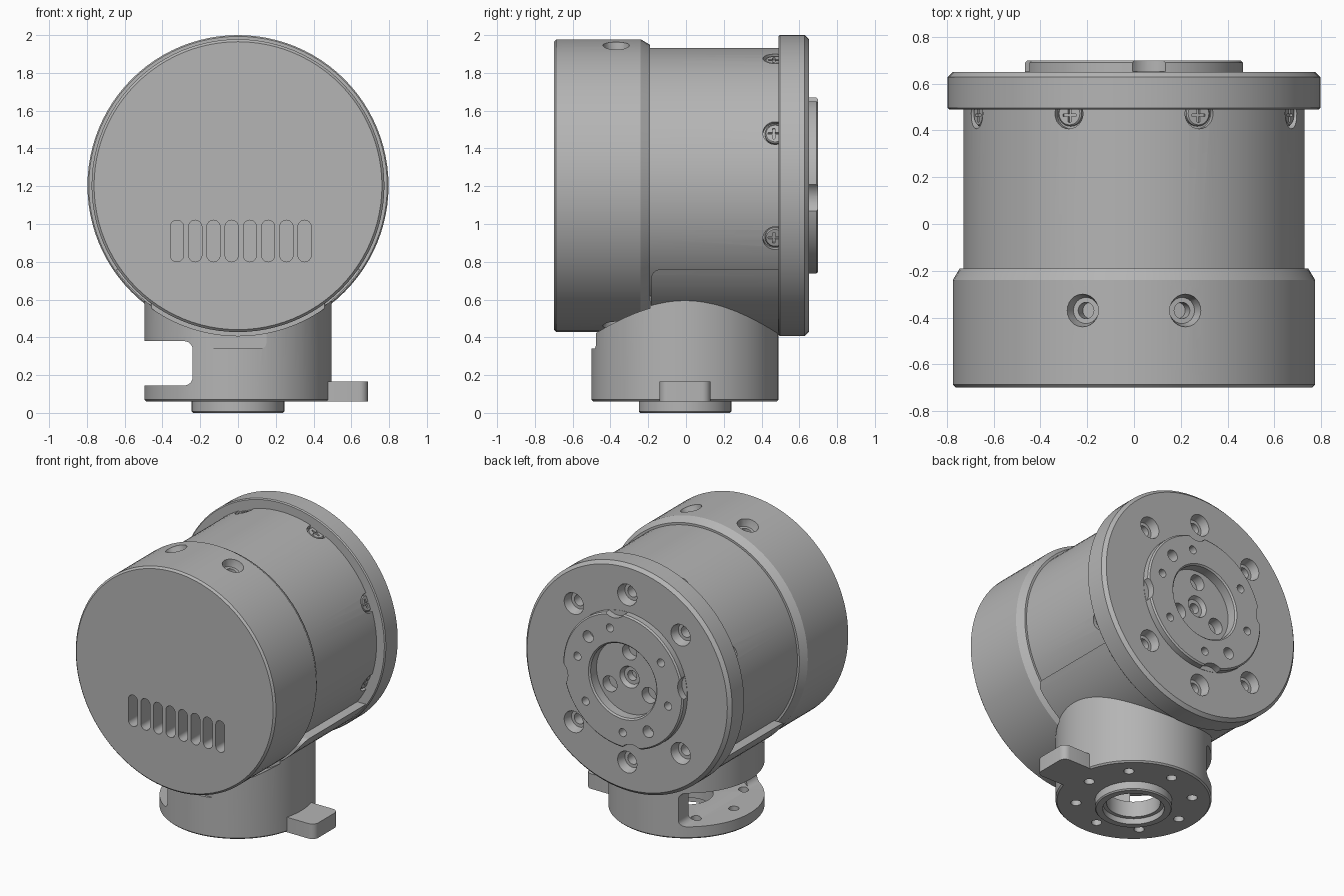
import bpy, bmesh
from math import sin, cos, pi, radians
from mathutils import Matrix, Vector

cube = bpy.data.objects.get("Cube")
if cube:
    bpy.data.objects.remove(cube, do_unlink=True)

AXIS = 1.203                      # height of the motor axis
UP, BACK, FRONT = Vector((0, 0, 1)), Vector((0, 1, 0)), Vector((0, -1, 0))

grey = bpy.data.materials.new("machined_grey")
grey.use_nodes = True
COLOUR = (0.46, 0.46, 0.46, 1)
grey.diffuse_color = COLOUR
for node in grey.node_tree.nodes:
    if node.type == 'BSDF_PRINCIPLED':
        node.inputs["Base Color"].default_value = COLOUR


def frame(pos, direction):
    """Matrix whose local z points along direction."""
    place = Matrix.Translation(pos)
    if abs(direction.z) > 0.999:
        return place
    return place @ direction.to_track_quat('Z', 'Y').to_matrix().to_4x4()


def solid(name, rings, matrix, closed=False):
    """Skin a stack of equal rings of points."""
    bm = bmesh.new()
    loops = [[bm.verts.new(matrix @ Vector(p)) for p in ring] for ring in rings]
    n = len(loops[0])
    pairs = list(zip(loops, loops[1:]))
    if closed:
        pairs.append((loops[-1], loops[0]))
    else:
        bm.faces.new(loops[0])
        bm.faces.new(loops[-1])
    for a, b in pairs:
        for i in range(n):
            j = (i + 1) % n
            bm.faces.new((a[i], a[j], b[j], b[i]))
    bmesh.ops.recalc_face_normals(bm, faces=bm.faces)
    mesh = bpy.data.meshes.new(name)
    bm.to_mesh(mesh)
    bm.free()
    mesh.materials.append(grey)
    obj = bpy.data.objects.new(name, mesh)
    bpy.context.scene.collection.objects.link(obj)
    return obj


def lathe(name, profile, pos, direction, segs=96, closed=False):
    rings = [[(r * cos(2 * pi * i / segs), r * sin(2 * pi * i / segs), h)
              for i in range(segs)] for r, h in profile]
    return solid(name, rings, frame(pos, direction), closed)


def rounded_prism(name, w, h, r, depth, pos, direction, steps=6):
    """Rounded rectangle, centred on pos, extruded along direction."""
    outline = []
    for k, (sx, sy) in enumerate(((1, 1), (-1, 1), (-1, -1), (1, -1))):
        for i in range(steps + 1):
            a = (k + i / steps) * pi / 2
            outline.append((sx * (w / 2 - r) + r * cos(a), sy * (h / 2 - r) + r * sin(a)))
    rings = [[(x, y, z) for x, y in outline] for z in (0, depth)]
    return solid(name, rings, frame(pos, direction))


def combine(target, cutter, op='DIFFERENCE'):
    cutter.hide_render = True
    mod = target.modifiers.new("cut", 'BOOLEAN')
    mod.operation, mod.solver, mod.object = op, 'EXACT', cutter
    bpy.context.view_layer.objects.active = target
    bpy.ops.object.modifier_apply(modifier=mod.name)
    bpy.data.objects.remove(cutter, do_unlink=True)


def drill(target, pos, direction, outer, inner, sink, depth):
    """Countersunk hole entering at pos against direction."""
    combine(target, lathe("drill", [(inner, -depth), (inner, -sink), (outer * 0.8, -sink),
                                    (outer, 0), (outer, 0.04)], pos, direction, 24))


def plain_hole(target, pos, direction, r, depth):
    combine(target, lathe("drill", [(r, -depth), (r, 0.04)], pos, direction, 24))


def polar(deg, r, y):
    """Point around the motor axis, angle measured from +x towards up."""
    a = radians(deg)
    return Vector((r * cos(a), y, AXIS + r * sin(a)))


def outward(deg):
    return Vector((cos(radians(deg)), 0, sin(radians(deg))))


centre = Vector((0, 0, AXIS))

# Front cap with vent slots and radial screw holes
cap = lathe("front_cap", [(0.762, -0.7), (0.775, -0.687), (0.775, -0.24), (0.745, -0.19)],
            centre, BACK)
for i in range(8):
    combine(cap, rounded_prism("slot", 0.07, 0.22, 0.0349, 0.15,
                               (-0.323 + 0.0965 * i, -0.6, 0.91), FRONT))
for deg in (73.5, 106.5, -73.5, -106.5):
    drill(cap, polar(deg, 0.773, -0.37), outward(deg), 0.07, 0.035, 0.05, 0.12)

# Middle barrel with recessed cross-head screws
barrel = lathe("barrel", [(0.73, -0.2), (0.73, 0.5)], centre, BACK)
for k in range(8):
    deg = 22.5 + 45 * k
    if 225 < deg < 315:
        continue
    out = outward(deg)
    plain_hole(barrel, polar(deg, 0.73, 0.472), out, 0.065, 0.03)
    screw = lathe("barrel_screw", [(0.054, 0), (0.054, 0.02), (0.048, 0.026)],
                  polar(deg, 0.695, 0.472), out, 24)
    for w, h in ((0.06, 0.012), (0.012, 0.06)):
        combine(screw, rounded_prism("cross", w, h, 0.002, 0.04,
                                     polar(deg, 0.709, 0.465), out, 2))

# Lower cradle around the barrel, with rounded upper corners
cradle = lathe("cradle", [(0.785, -0.185), (0.785, 0.5)], centre, BACK)
combine(cradle, rounded_prism("trim", 0.8, 0.6, 0.05, 2, (-1, 0.215, 0.46), Vector((1, 0, 0))),
        'INTERSECT')

# Rear flange with six countersunk holes
flange = lathe("rear_flange", [(0.465, 0.49), (0.79, 0.49), (0.797, 0.497), (0.797, 0.628),
                               (0.775, 0.65), (0.465, 0.65)], centre, BACK, closed=True)
for deg in (45, 90, 135, 225, 270, 315):
    drill(flange, polar(deg, 0.585, 0.65), BACK, 0.075, 0.038, 0.06, 0.13)

# Output disc: scalloped rim, sunken middle, ring of small holes
disc = lathe("output_disc", [(0.466, 0.5), (0.466, 0.69), (0.456, 0.7), (0.265, 0.7),
                             (0.255, 0.69), (0.255, 0.625)], centre, BACK)
for deg in (-8, 82, 172, 262):
    combine(disc, lathe("scallop", [(0.1, 0.652), (0.1, 0.75)], polar(deg, 0.53, 0), BACK, 32))
for deg in (13, 42, 74, 145, 193, 237, 270, 323):
    plain_hole(disc, polar(deg, 0.36, 0.7), BACK, 0.04 if deg in (42, 237) else 0.028, 0.08)
drill(disc, polar(0, 0, 0.625), BACK, 0.075, 0.035, 0.03, 0.08)
for deg in (90, 210, 330):
    plain_hole(disc, polar(deg, 0.175, 0.625), BACK, 0.055, 0.07)

# Base mount: spigot, bolt floor and hollow inside
mount = lathe("base_mount", [(0.4, 0.375), (0.4, 0.15), (0.17, 0.15), (0.17, 0.04), (0.195, 0.04),
                             (0.195, 0), (0.237, 0), (0.245, 0.008), (0.245, 0.06), (0.485, 0.06),
                             (0.495, 0.07), (0.495, 0.62)], (0, -0.005, 0), UP)
combine(mount, lathe("cap_clearance", [(0.795, -0.8), (0.795, -0.19)], centre, BACK))
combine(mount, rounded_prism("side_window", 0.6, 0.235, 0.045, 1.4, (-0.54, 0.7, 0.2625), FRONT))
combine(mount, rounded_prism("front_notch", 0.3, 0.4, 0.03, 0.2, (0, -0.475, 0.54), FRONT))
for k in range(8):
    a = k * pi / 4
    plain_hole(mount, Vector((0.37 * cos(a), 0.37 * sin(a), 0.2)), UP, 0.033, 0.2)

# Locating tab on the side of the mount
rounded_prism("side_tab", 0.27, 0.27, 0.045, 0.105, (0.553, -0.005, 0.06), UP)

# Smooth curved surfaces, keep machined edges crisp
bpy.ops.object.select_all(action='DESELECT')
for obj in bpy.context.scene.objects:
    if obj.type == 'MESH' and obj.data.materials and obj.data.materials[0] == grey:
        obj.select_set(True)
        bpy.context.view_layer.objects.active = obj
bpy.ops.object.shade_smooth_by_angle(angle=radians(30))
